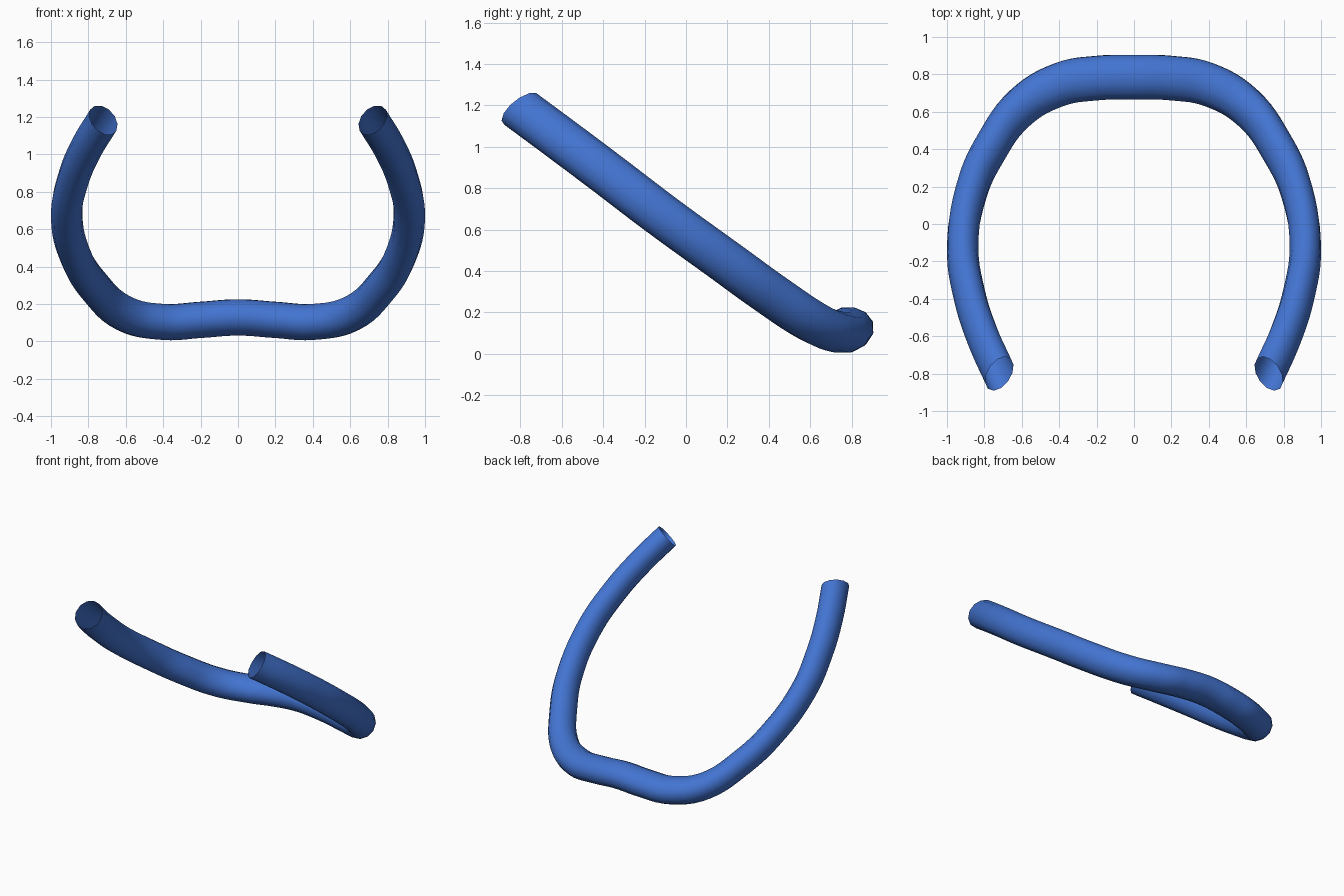
import bpy
import math
from mathutils import Vector

cube = bpy.data.objects.get("Cube")
if cube:
    bpy.data.objects.remove(cube, do_unlink=True)

# Blue paint
blue = bpy.data.materials.new("blue")
blue.use_nodes = True
colour = (0.056, 0.175, 0.64, 1)
blue.diffuse_color = colour
blue.node_tree.nodes["Principled BSDF"].inputs["Base Color"].default_value = colour

# The tube is round in its own space, then stretched to an oval section
stretch = Vector((0.83, 1.2, 0.975))

# Centre line of the left half, from the open end to the middle of the back
half = [(0.72, -0.80, 1.183), (0.81, -0.60, 1.035), (0.88, -0.38, 0.87),
        (0.916, -0.12, 0.672), (0.862, 0.20, 0.44), (0.77, 0.40, 0.295),
        (0.61, 0.62, 0.15), (0.40, 0.745, 0.104), (0.20, 0.78, 0.115)]
path = half + [(0, 0.785, 0.128)] + [(-x, y, z) for x, y, z in reversed(half)]

curve = bpy.data.curves.new("bent_tube", "CURVE")
curve.dimensions = "3D"
curve.resolution_u = 6
curve.bevel_depth = 0.102
curve.bevel_resolution = 4
curve.use_fill_caps = False
spline = curve.splines.new("BEZIER")
spline.bezier_points.add(len(path) - 1)
for point, place in zip(spline.bezier_points, path):
    point.co = [p / s for p, s in zip(place, stretch)]
    point.handle_left_type = point.handle_right_type = "AUTO"
    point.tilt = math.pi / 12
curve.materials.append(blue)

# Open-ended tube, turned into a smooth mesh
tube = bpy.data.objects.new("bent_tube", curve)
bpy.context.collection.objects.link(tube)
tube.scale = stretch
bpy.ops.object.select_all(action="DESELECT")
tube.select_set(True)
bpy.context.view_layer.objects.active = tube
bpy.ops.object.convert(target="MESH")
bpy.ops.object.transform_apply(location=False, rotation=False, scale=True)
bpy.ops.object.shade_smooth_by_angle(angle=math.radians(45))
